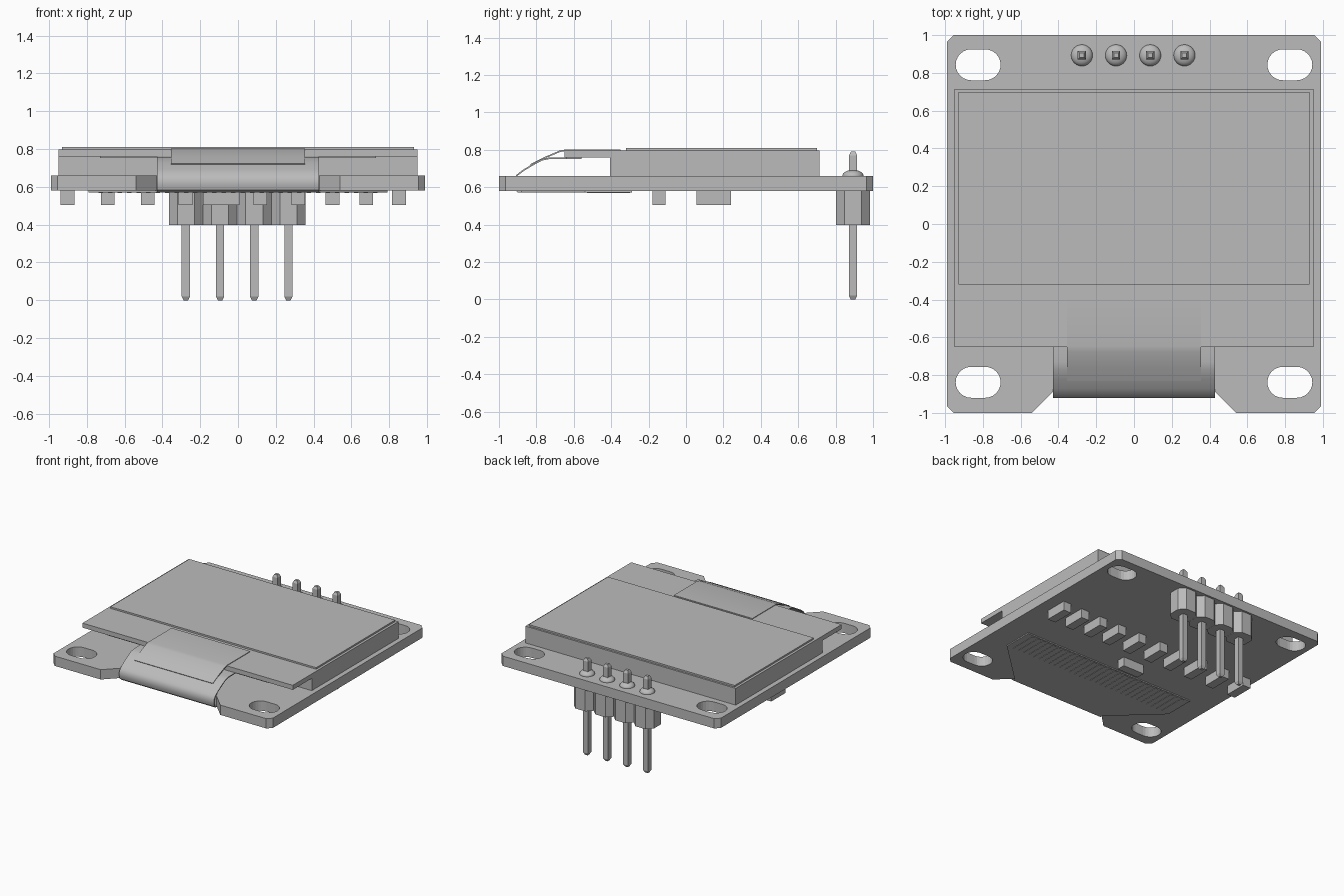
import bpy
import bmesh
import math
from mathutils import Matrix

cube = bpy.data.objects.get("Cube")
if cube:
    bpy.data.objects.remove(cube, do_unlink=True)

grey = bpy.data.materials.new("plain_grey")
grey.use_nodes = True
grey.diffuse_color = (0.5, 0.5, 0.5, 1)
grey.node_tree.nodes["Principled BSDF"].inputs["Base Color"].default_value = (0.5, 0.5, 0.5, 1)


def add_object(name, mesh):
    obj = bpy.data.objects.new(name, mesh)
    bpy.context.collection.objects.link(obj)
    mesh.materials.clear()
    mesh.materials.append(grey)
    return obj


def finish(name, bm, smooth=False):
    bmesh.ops.recalc_face_normals(bm, faces=bm.faces[:])
    for face in bm.faces:
        face.smooth = smooth
    mesh = bpy.data.meshes.new(name)
    bm.to_mesh(mesh)
    bm.free()
    return add_object(name, mesh)


def loft(name, sections):
    """Join equal rings of (x, y), each at its own height, and cap both ends."""
    bm = bmesh.new()
    rings = [[bm.verts.new((x, y, z)) for x, y in ring] for ring, z in sections]
    for low, high in zip(rings, rings[1:]):
        for i in range(len(low)):
            j = (i + 1) % len(low)
            bm.faces.new((low[i], low[j], high[j], high[i]))
    bm.faces.new(rings[0])
    bm.faces.new(rings[-1])
    return finish(name, bm)


def rect(x0, x1, y0, y1):
    return [(x0, y0), (x1, y0), (x1, y1), (x0, y1)]


def box(name, x0, x1, y0, y1, z0, z1):
    ring = rect(x0, x1, y0, y1)
    return loft(name, [(ring, z0), (ring, z1)])


def mirrored(half):
    """Complete an outline from its +x half, listed front to back."""
    return half + [(-x, y) for x, y in reversed(half)]


def slot(cx, cy, half=0.119, r=0.082, steps=12):
    pts = []
    for side, start in ((1, -90), (-1, 90)):
        for i in range(steps + 1):
            a = math.radians(start + 180 * i / steps)
            pts.append((cx + side * (half - r) + r * math.cos(a), cy + r * math.sin(a)))
    return pts


def plate_with_holes(name, outlines, z0, z1):
    curve = bpy.data.curves.new(name, 'CURVE')
    curve.dimensions = '2D'
    curve.fill_mode = 'BOTH'
    curve.extrude = (z1 - z0) / 2
    for pts in outlines:
        spline = curve.splines.new('POLY')
        spline.points.add(len(pts) - 1)
        for point, (x, y) in zip(spline.points, pts):
            point.co = (x, y, 0, 1)
        spline.use_cyclic_u = True
    temp = bpy.data.objects.new(name + "_outline", curve)
    bpy.context.collection.objects.link(temp)
    graph = bpy.context.evaluated_depsgraph_get()
    mesh = bpy.data.meshes.new_from_object(temp.evaluated_get(graph))
    bm = bmesh.new()
    bm.from_mesh(mesh)
    bpy.data.objects.remove(temp, do_unlink=True)
    bmesh.ops.remove_doubles(bm, verts=bm.verts[:], dist=0.0001)
    bmesh.ops.translate(bm, verts=bm.verts[:], vec=(0, 0, (z0 + z1) / 2))
    return finish(name, bm)


def sheet(name, half_width, path, thickness):
    """Thin bent sheet following a (y, z) path."""
    bm = bmesh.new()
    rows = [[bm.verts.new((s * half_width, y, z)) for s in (-1, 1)] for y, z in path]
    for a, b in zip(rows, rows[1:]):
        bm.faces.new((a[0], a[1], b[1], b[0]))
    obj = finish(name, bm, smooth=True)
    solid = obj.modifiers.new("thickness", 'SOLIDIFY')
    solid.thickness = thickness
    solid.offset = 0
    bpy.ops.object.select_all(action='DESELECT')
    obj.select_set(True)
    bpy.context.view_layer.objects.active = obj
    bpy.ops.object.modifier_apply(modifier=solid.name)
    bpy.ops.object.shade_smooth_by_angle(angle=math.radians(40))
    return obj


# Circuit board with front notch and four slots
board = mirrored([(0.43, -0.89), (0.54, -1), (0.955, -1), (0.99, -0.965),
                  (0.99, 0.965), (0.955, 1)])
slots = [slot(x, y) for x in (-0.825, 0.825) for y in (-0.838, 0.843)]
plate_with_holes("circuit_board", [board] + slots, 0.58, 0.66)

# Display: backing block, overhanging glass and top film
box("display_backing", -0.95, 0.95, -0.405, 0.715, 0.66, 0.76)
box("display_glass", -0.95, 0.95, -0.65, 0.715, 0.76, 0.797)
box("display_film", -0.93, 0.93, -0.32, 0.70, 0.797, 0.81)

# Ribbon wrapping around the front edge, with its cover tape
box("ribbon_bond", -0.73, 0.73, -0.64, -0.56, 0.752, 0.76)
sheet("ribbon_bend", 0.428,
      [(-0.63, 0.756), (-0.73, 0.755), (-0.77, 0.747), (-0.82, 0.72), (-0.87, 0.69),
       (-0.905, 0.663), (-0.917, 0.64), (-0.918, 0.61), (-0.91, 0.585), (-0.89, 0.575)], 0.008)
sheet("cover_tape", 0.355,
      [(-0.35, 0.798), (-0.645, 0.798), (-0.675, 0.792), (-0.76, 0.756), (-0.83, 0.72)], 0.008)
tail = mirrored([(0.428, -0.9), (0.428, -0.88), (0.79, -0.54), (0.79, -0.29)])
loft("ribbon_tail", [(tail, 0.571), (tail, 0.58)])
for i in range(30):
    x = -0.725 + i * 0.05
    box("ribbon_contact", x - 0.012, x + 0.012, -0.53, -0.3, 0.568, 0.571)

# Small components under the board
for x in (-0.902, -0.69, -0.478, -0.278, -0.088, 0.118, 0.318, 0.5, 0.678, 0.852):
    box("small_component", x - 0.036, x + 0.036, 0.055, 0.24, 0.505, 0.58)
box("cross_component", -0.185, 0.007, -0.18, -0.11, 0.505, 0.58)

# Pin header: housings, pins and solder domes
PIN_Y = 0.893
for i in range(4):
    x = -0.276 + i * 0.181
    w, c = 0.09, 0.045
    octagon = [(x + px, PIN_Y + py) for px, py in mirrored(
        [(w - c, -w), (w, c - w), (w, w - c), (w - c, w)])]
    loft("header_housing", [(octagon, 0.398), (octagon, 0.58)])
    loft("header_pin", [(rect(x - h, x + h, PIN_Y - h, PIN_Y + h), z)
                        for h, z in ((0.012, 0), (0.022, 0.02), (0.022, 0.77), (0.012, 0.79))])
    dome = bmesh.new()
    place = Matrix.Translation((x, PIN_Y, 0.66)) @ Matrix.Diagonal((1, 1, 0.58, 1))
    bmesh.ops.create_uvsphere(dome, u_segments=24, v_segments=12, radius=0.057, matrix=place)
    finish("solder_dome", dome, smooth=True)
